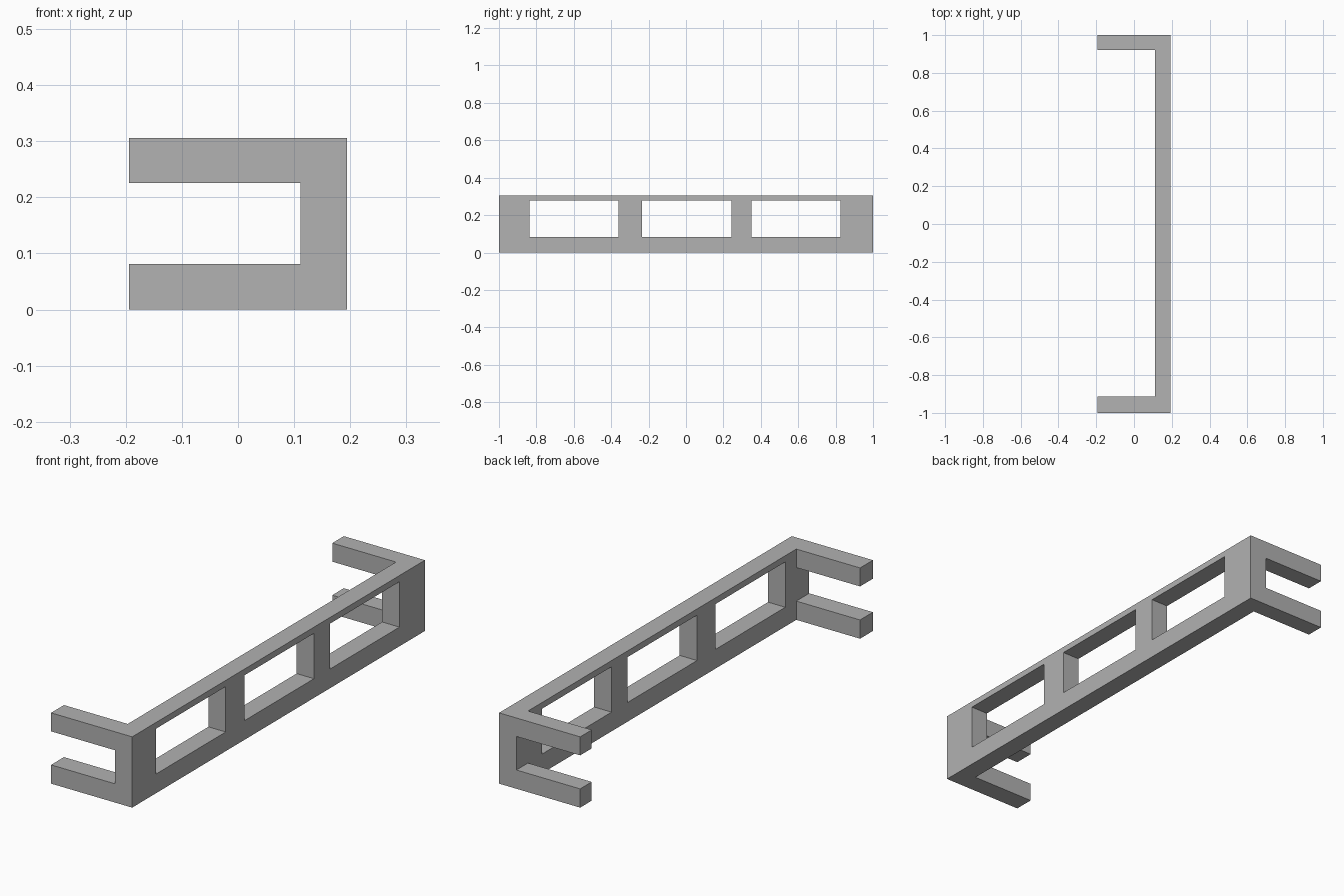
import bpy

cube = bpy.data.objects.get("Cube")
if cube:
    bpy.data.objects.remove(cube, do_unlink=True)

# Overall size and thicknesses
X0, X1 = -0.194, 0.194
HEIGHT = 0.306
WALL_X = 0.111           # inner face of the long wall
ARM_LOW, ARM_HIGH = 0.081, 0.226
END_FRONT, END_BACK = -0.912, 0.921
WINDOW_Z = (0.083, 0.279)
WINDOW_LENGTH = 0.476
WINDOW_STARTS = (-0.837, -0.234, 0.35)

grey = bpy.data.materials.new("plain_grey")
grey.use_nodes = True
colour = (0.445, 0.445, 0.445, 1)
grey.diffuse_color = colour
grey.node_tree.nodes["Principled BSDF"].inputs["Base Color"].default_value = colour


def box(name, xs, ys, zs):
    """Box spanning the given ranges on each axis."""
    bpy.ops.mesh.primitive_cube_add(size=1)
    ob = bpy.context.object
    ob.name = name
    for v in ob.data.vertices:
        v.co = [r[0] if c < 0 else r[1] for c, r in zip(v.co, (xs, ys, zs))]
    return ob


def cut(target, cutter):
    """Subtract the cutter from the target and discard it."""
    cutter.hide_render = True
    mod = target.modifiers.new("opening", "BOOLEAN")
    mod.operation = "DIFFERENCE"
    mod.solver = "EXACT"
    mod.object = cutter
    bpy.context.view_layer.objects.active = target
    bpy.ops.object.modifier_apply(modifier=mod.name)
    bpy.data.objects.remove(cutter, do_unlink=True)


# Solid block carved into a long wall with an end bracket at each end
frame = box("bracket_frame", (X0, X1), (-1, 1), (0, HEIGHT))
frame.data.materials.append(grey)
cut(frame, box("inner_space", (-1, WALL_X), (END_FRONT, END_BACK), (-1, 1)))

# Slots splitting each end into an upper and a lower arm
for side, ys in (("front", (-2, END_FRONT)), ("back", (END_BACK, 2))):
    cut(frame, box(side + "_arm_slot", (-1, WALL_X), ys, (ARM_LOW, ARM_HIGH)))

# Three windows through the wall
for y in WINDOW_STARTS:
    cut(frame, box("window_cutter", (0, 1), (y, y + WINDOW_LENGTH), WINDOW_Z))
